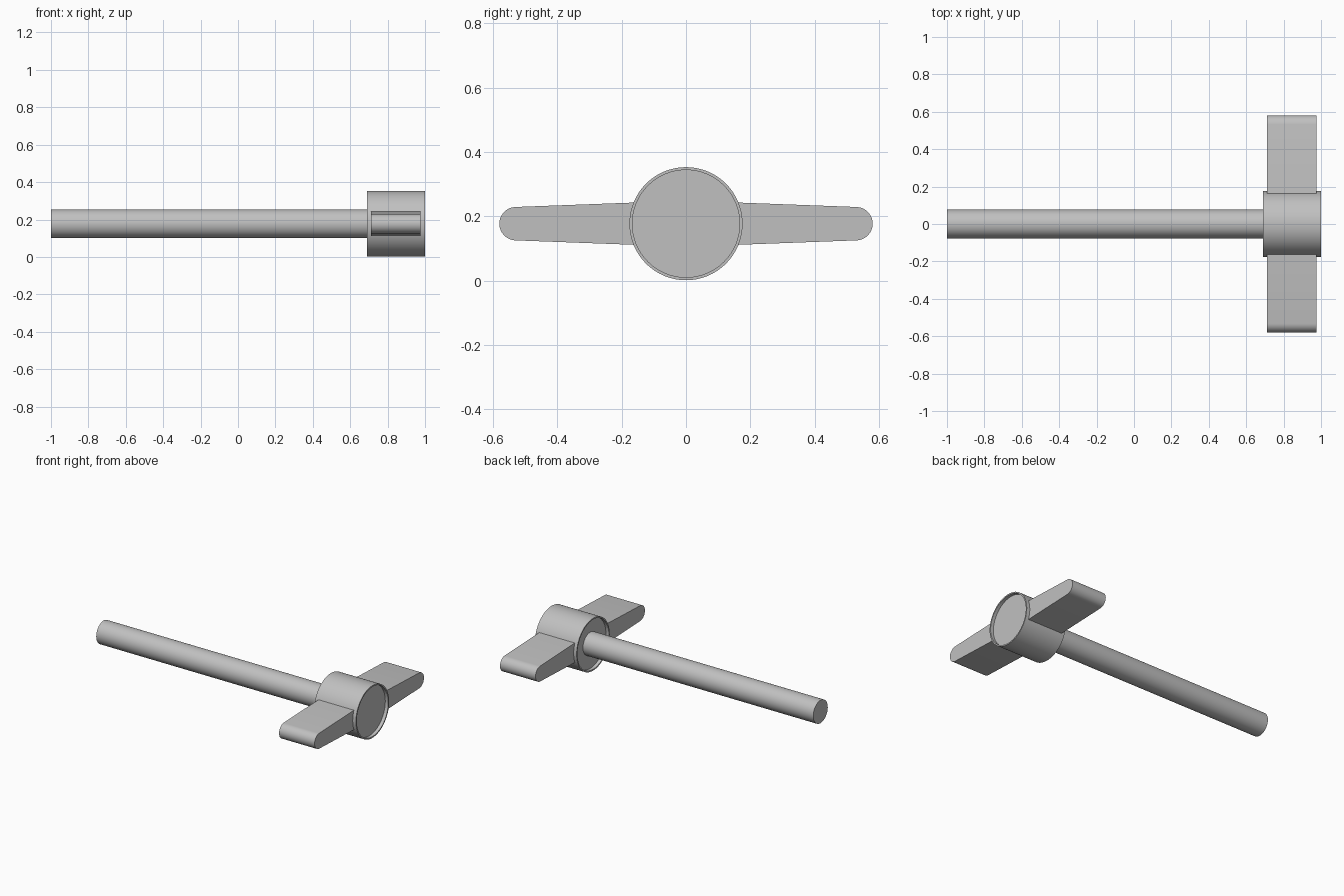
import bpy, bmesh, math
from mathutils import Matrix, Vector

cube = bpy.data.objects.get("Cube")
if cube:
    bpy.data.objects.remove(cube, do_unlink=True)

AXIS_Z = 0.177
SIDES = 64

grey = bpy.data.materials.new("light_grey")
grey.use_nodes = True
grey.diffuse_color = (0.53, 0.53, 0.53, 1)
grey.node_tree.nodes["Principled BSDF"].inputs["Base Color"].default_value = grey.diffuse_color


def finish(name, bm):
    bmesh.ops.remove_doubles(bm, verts=bm.verts, dist=1e-5)
    bmesh.ops.recalc_face_normals(bm, faces=bm.faces)
    mesh = bpy.data.meshes.new(name)
    bm.to_mesh(mesh)
    bm.free()
    mesh.materials.append(grey)
    obj = bpy.data.objects.new(name, mesh)
    bpy.context.collection.objects.link(obj)
    obj.location.z = AXIS_Z
    bpy.ops.object.select_all(action="DESELECT")
    obj.select_set(True)
    bpy.context.view_layer.objects.active = obj
    bpy.ops.object.shade_smooth_by_angle(angle=math.radians(30))
    return obj


def lathe(name, profile):
    """Revolve (x, radius) points around the x axis."""
    bm = bmesh.new()
    verts = [bm.verts.new((x, 0, r)) for x, r in profile]
    edges = [bm.edges.new(pair) for pair in zip(verts, verts[1:])]
    bmesh.ops.spin(bm, geom=verts + edges, cent=(0, 0, 0), axis=(1, 0, 0),
                   angle=math.tau, steps=SIDES)
    return finish(name, bm)


def wing(name, side):
    """Tapered paddle with a rounded tip, extruded along x."""
    tip_y, tip_r = 0.529, 0.052
    outline = [(0.1, -0.068)]
    for i in range(17):
        a = math.radians(-86 + 172 * i / 16)
        outline.append((tip_y + tip_r * math.cos(a), tip_r * math.sin(a)))
    outline.append((0.1, 0.068))
    bm = bmesh.new()
    face = bm.faces.new([bm.verts.new((0.712, side * y, z)) for y, z in outline])
    grown = bmesh.ops.extrude_face_region(bm, geom=[face])["geom"]
    moved = [g for g in grown if isinstance(g, bmesh.types.BMVert)]
    bmesh.ops.translate(bm, vec=(0.264, 0, 0), verts=moved)
    return finish(name, bm)


# Round hub with a shallow recess inside a thin rim at both ends
lathe("hub", [(0.712, 0), (0.712, 0.167), (0.69, 0.167), (0.69, 0.176),
              (1.0, 0.176), (1.0, 0.167), (0.978, 0.167), (0.978, 0)])

# Long plain rod
lathe("shaft", [(-1, 0), (-1, 0.077), (0.73, 0.077), (0.73, 0)])

# Two opposite paddles
wing("front_wing", -1)
wing("back_wing", 1)
